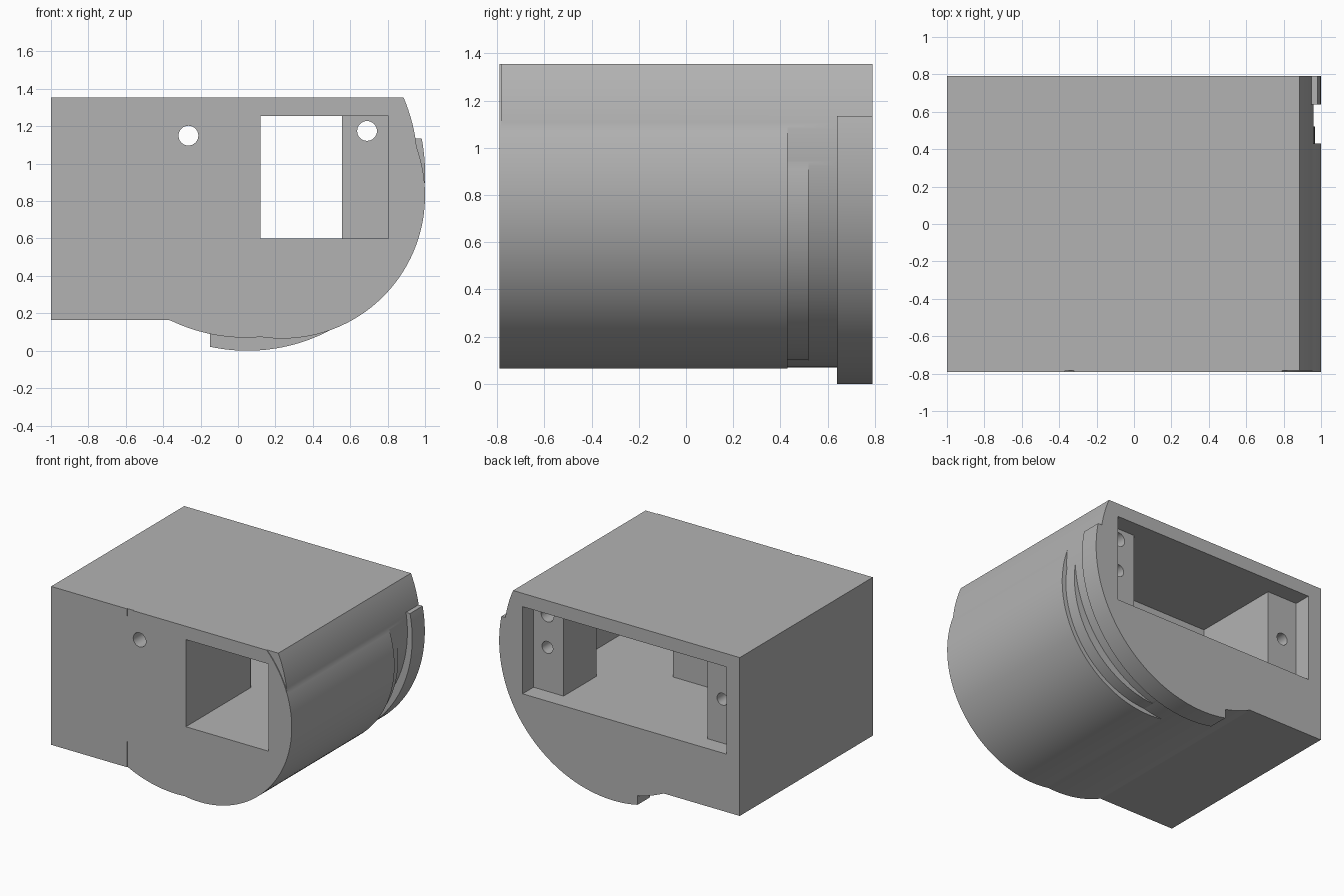
import bpy, bmesh
from math import sin, cos, asin, acos, atan2, pi
from mathutils import Vector

cube = bpy.data.objects.get("Cube")
if cube:
    bpy.data.objects.remove(cube, do_unlink=True)

FRONT, BACK, TOP, LOW = -0.79, 0.79, 1.355, 0.165
FLOOR, CEILING = 0.60, 1.255

grey = bpy.data.materials.new("plain grey")
grey.use_nodes = True
colour = (0.45, 0.45, 0.45, 1)
grey.diffuse_color = colour
grey.node_tree.nodes["Principled BSDF"].inputs["Base Color"].default_value = colour


def arc(cx, cz, r, start, end, steps=96):
    angles = [start + (end - start) * i / steps for i in range(steps + 1)]
    return [(cx + r * cos(a), cz + r * sin(a)) for a in angles]


def prism(name, points, direction):
    """Extrude a closed outline of 3D points along a direction."""
    bm = bmesh.new()
    face = bm.faces.new([bm.verts.new(p) for p in points])
    moved = bmesh.ops.extrude_face_region(bm, geom=[face])["geom"]
    bmesh.ops.translate(bm, vec=Vector(direction),
                        verts=[g for g in moved if isinstance(g, bmesh.types.BMVert)])
    bmesh.ops.recalc_face_normals(bm, faces=bm.faces)
    mesh = bpy.data.meshes.new(name)
    bm.to_mesh(mesh)
    bm.free()
    mesh.materials.append(grey)
    obj = bpy.data.objects.new(name, mesh)
    bpy.context.collection.objects.link(obj)
    return obj


def slab(name, outline, y0, y1):
    """Extrude an x-z outline from y0 to y1."""
    return prism(name, [(x, y0, z) for x, z in outline], (0, y1 - y0, 0))


def combine(target, tool, operation):
    tool.hide_render = True
    mod = target.modifiers.new(tool.name, 'BOOLEAN')
    mod.operation, mod.solver, mod.object = operation, 'EXACT', tool
    bpy.context.view_layer.objects.active = target
    bpy.ops.object.modifier_apply(modifier=mod.name)
    bpy.data.objects.remove(tool, do_unlink=True)


def flat_topped_disc(r):
    cx, cz = 0.235, 0.83
    a = asin((TOP - cz) / r)
    return arc(cx, cz, r, pi - a, 2 * pi + a)


# Main housing: box with a rounded belly, face set back a hair
cx, cz, r = 0.04, 0.99, 0.92
belly = arc(cx, cz, r, atan2(LOW - cz, -0.37 - cx), asin((TOP - cz) / r))
belly[0] = (-0.37, LOW)
housing = slab("housing", belly + [(-1, TOP), (-1, LOW)], FRONT + 0.006, BACK)

# Front end block and the two stepped drum sections
combine(housing, slab("end_block", [(-1, LOW), (-0.37, LOW), (-0.37, TOP), (-1, TOP)],
                      FRONT, 0), 'UNION')
combine(housing, slab("inner_drum", flat_topped_disc(0.732), -0.5, 0.52), 'UNION')
combine(housing, slab("outer_drum", flat_topped_disc(0.765), FRONT, 0.43), 'UNION')

# Rear flange, a partial rim
fx, fz, fr = 0.05, 0.95, 0.95
rim = arc(fx, fz, fr, -acos(-0.2 / fr), asin(0.185 / fr))
combine(housing, slab("rear_flange", rim + [(-0.15, 1.135)], 0.64, BACK), 'UNION')

# Cavity plan: rear mouth, two screw posts, and the front window
plan = [(-0.89, 0.9), (-0.89, 0.66), (-0.64, 0.66), (-0.64, -0.02),
        (0.12, -0.02), (0.12, -0.9), (0.805, -0.9), (0.805, 0.27),
        (0.555, 0.27), (0.555, 0.66), (0.805, 0.66), (0.805, 0.9)]
combine(housing, prism("cavity", [(x, y, FLOOR) for x, y in plan],
                       (0, 0, CEILING - FLOOR)), 'DIFFERENCE')

# Screw holes: x, z, radius, y start, y end
for x, z, radius, y0, y1 in [(-0.265, 1.15, 0.053, -0.9, 0.1),
                             (0.69, 1.175, 0.053, 0.2, 0.7),
                             (0.69, 0.93, 0.045, 0.4, 0.7),
                             (-0.765, 0.93, 0.045, 0.4, 0.7)]:
    hole = arc(x, z, radius, 0, 2 * pi, 32)[:-1]
    combine(housing, slab("screw_hole", hole, y0, y1), 'DIFFERENCE')

# Smooth curves, sharp edges
bpy.ops.object.select_all(action='DESELECT')
housing.select_set(True)
bpy.context.view_layer.objects.active = housing
bpy.ops.object.shade_smooth_by_angle(angle=0.3)
